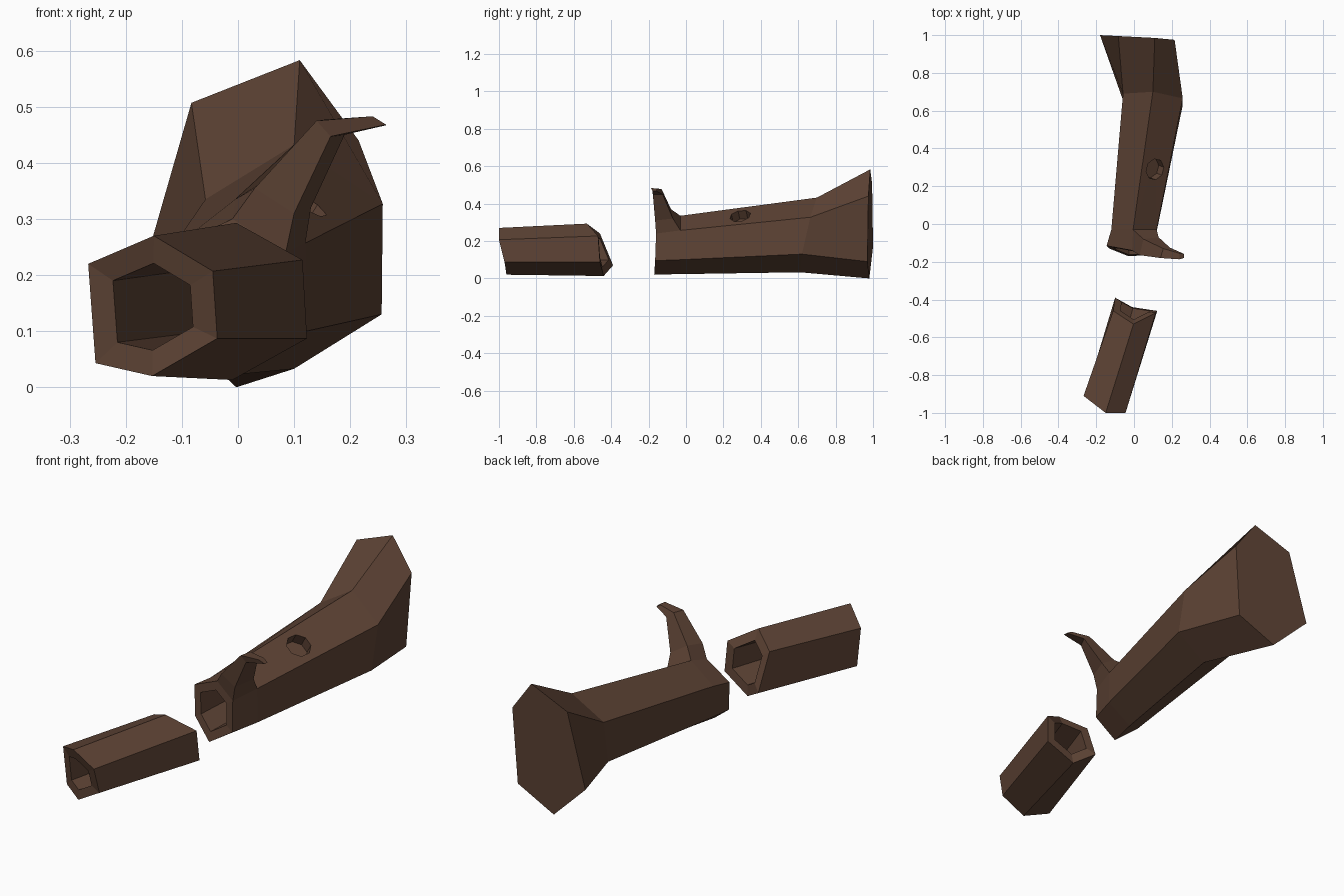
import bpy, bmesh
from math import cos, sin, tau
from mathutils import Vector

if "Cube" in bpy.data.objects:
    bpy.data.objects.remove(bpy.data.objects["Cube"])

bark = bpy.data.materials.new("bark")
bark.diffuse_color = (0.11, 0.056, 0.035, 1)
bark.use_nodes = True
bark.node_tree.nodes["Principled BSDF"].inputs["Base Color"].default_value = bark.diffuse_color


def loft(name, rings, caps=(False, False), cyclic=False):
    """Skin a list of equal-sided rings with flat quads."""
    bm = bmesh.new()
    loops = [[bm.verts.new(p) for p in ring] for ring in rings]
    pairs = list(zip(loops, loops[1:]))
    if cyclic:
        pairs.append((loops[-1], loops[0]))
    n = len(rings[0])
    for a, b in pairs:
        for i in range(n):
            j = (i + 1) % n
            bm.faces.new((a[i], a[j], b[j], b[i]))
    if caps[0]:
        bm.faces.new(loops[0][::-1])
    if caps[1]:
        bm.faces.new(loops[-1])
    bmesh.ops.recalc_face_normals(bm, faces=bm.faces)
    me = bpy.data.meshes.new(name)
    bm.to_mesh(me)
    bm.free()
    me.materials.append(bark)
    ob = bpy.data.objects.new(name, me)
    bpy.context.collection.objects.link(ob)
    return ob


def inset(ring, k, move=(0, 0, 0)):
    """Shrink a ring about its centre and optionally shift it."""
    pts = [Vector(p) for p in ring]
    c = sum(pts, Vector()) / len(pts)
    return [c + (p - c) * k + Vector(move) for p in pts]


# Short hollow log; rings run top, right, bottom, left
front = [(-.15, -1, .27), (-.045, -1, .207), (-.037, -.97, .087),
         (-.153, -.96, .02), (-.254, -.9, .043), (-.267, -.91, .22)]
back = [(-.003, -.53, .293), (.115, -.47, .227), (.123, -.46, .087),
        (-.01, -.44, .013), (-.1, -.39, .07), (-.11, -.46, .24)]
loft("short_log", [front, back, inset(back, .66), inset(front, .62)], cyclic=True)

# Long trunk with flared butt and hollow mouth
butt = [(.11, .985, .583), (.215, .975, .44), (.19, .97, .09),
        (-.003, .98, 0), (-.18, 1, .17), (-.083, .995, .507)]
middle = [(.1, .7, .432), (.258, .665, .327), (.256, .62, .13),
          (.1, .61, .033), (-.06, .66, .14), (-.058, .69, .335)]
collar = [(-.005, -.03, .335), (.12, -.03, .257), (.122, -.03, .1),
          (0, -.03, .023), (-.115, -.02, .1), (-.12, -.03, .245)]
mouth = [(-.01, -.14, .3), (.085, -.16, .24), (.086, -.165, .095),
         (-.03, -.17, .021), (-.13, -.13, .1), (-.145, -.115, .238)]
hollow = inset(mouth, .68)
trunk = loft("trunk", [butt, middle, collar, mouth, hollow,
                       inset(hollow, .95, (.03, .3, .01))], caps=(True, True))

# Knot hole cut square to the upper right face
axis = (Vector(middle[1]) - Vector(collar[0])).cross(Vector(middle[0]) - Vector(collar[1])).normalized()
u = Vector((0, 1, 0)) - axis * axis.y
u.normalize()
v = axis.cross(u)
centre = Vector((.11, .29, .332))
ring = [centre + u * .057 * cos(tau * i / 8 + .2) + v * .055 * sin(tau * i / 8 + .2) for i in range(8)]
cutter = loft("knot_cutter", [[p - axis * .05 for p in ring],
                              [p + axis * .05 for p in ring]], caps=(True, True))
cutter.hide_render = True
mod = trunk.modifiers.new("knot_hole", "BOOLEAN")
mod.operation = "DIFFERENCE"
mod.solver = "EXACT"
mod.object = cutter
bpy.context.view_layer.objects.active = trunk
bpy.ops.object.modifier_apply(modifier=mod.name)
bpy.data.objects.remove(cutter)

# Broken branch growing from the mouth's upper right face
base = [mouth[0], mouth[1], collar[1], collar[0]]
branch = [base,
          [(.03, -.165, .355), (.1, -.165, .31), (.13, -.07, .32), (.05, -.08, .37)],
          [(.14, -.18, .475), (.165, -.177, .447), (.19, -.125, .45), (.155, -.13, .477)],
          [(.24, -.187, .483), (.264, -.18, .468), (.264, -.158, .467), (.24, -.155, .481)]]
loft("branch_stub", branch, caps=(False, True))
